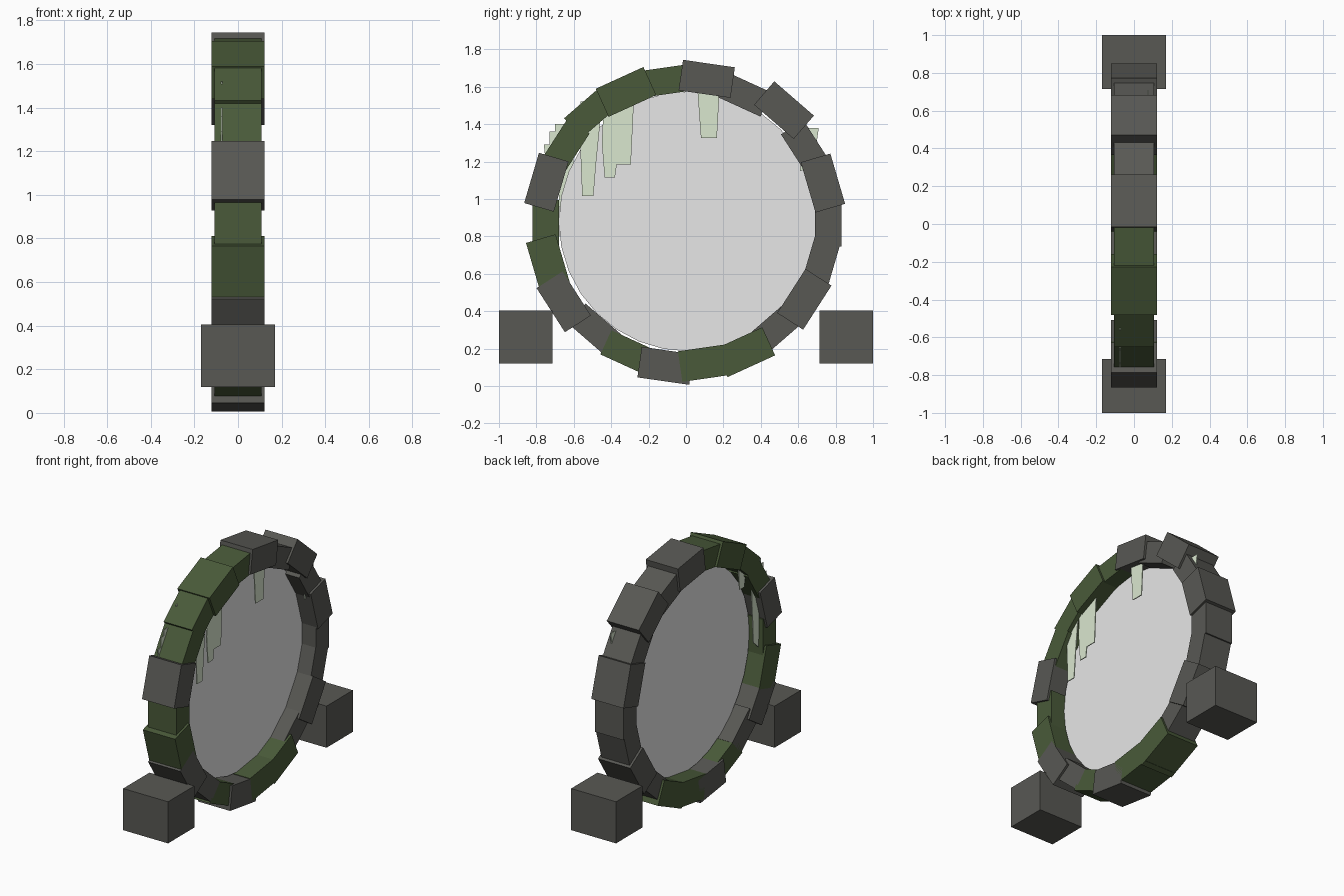
import bpy, bmesh, math
from mathutils import Matrix

if "Cube" in bpy.data.objects:
    bpy.data.objects.remove(bpy.data.objects["Cube"], do_unlink=True)


def material(name, r, g, b):
    mat = bpy.data.materials.new(name)
    mat.use_nodes = True
    mat.diffuse_color = (r, g, b, 1)
    bsdf = mat.node_tree.nodes["Principled BSDF"]
    bsdf.inputs["Base Color"].default_value = (r, g, b, 1)
    bsdf.inputs["Roughness"].default_value = 0.9
    return mat


STONE = material("grey stone", 0.098, 0.098, 0.088)
MOSS = material("mossy stone", 0.067, 0.102, 0.041)
SURFACE = material("pale gateway", 0.8, 0.8, 0.8)
VINE = material("pale vine", 0.72, 0.82, 0.64)


def finish(bm, name, mat):
    bmesh.ops.recalc_face_normals(bm, faces=bm.faces)
    mesh = bpy.data.meshes.new(name)
    bm.to_mesh(mesh)
    bm.free()
    mesh.materials.append(mat)
    obj = bpy.data.objects.new(name, mesh)
    bpy.context.collection.objects.link(obj)
    return obj


def block(name, mat, size, location, tilt=0.0):
    bm = bmesh.new()
    bmesh.ops.create_cube(bm, size=1, matrix=Matrix.Diagonal((*size, 1)))
    obj = finish(bm, name, mat)
    obj.location = location
    obj.rotation_euler.x = tilt
    return obj


def plate(name, mat, x, outline, thickness=0.006):
    """Thin upright plate whose outline is given as (y, z) points."""
    bm = bmesh.new()
    face = bm.faces.new([bm.verts.new((x - thickness / 2, y, z)) for y, z in outline])
    extruded = bmesh.ops.extrude_face_region(bm, geom=[face])["geom"]
    verts = [v for v in extruded if isinstance(v, bmesh.types.BMVert)]
    bmesh.ops.translate(bm, verts=verts, vec=(thickness, 0, 0))
    return finish(bm, name, mat)


# Ring of stones, clockwise from the top: B = big, s = small, m = mossy
CENTRE_Z = 0.87
SIZES = {"B": (0.244, 0.28, 0.165), "s": (0.214, 0.25, 0.142)}
KINDS = "BsBsBssBsBBBssBBsBssBs"
COVER = "---------mm-m--mm-mmmm"
RADII = [.78, .755, .80, .755, .763, .76, .752, .752, .74, .758, .754,
         .77, .757, .747, .777, .768, .75, .778, .764, .78, .772, .769]
step = 2 * math.pi / len(KINDS)
for i, (kind, cover, radius) in enumerate(zip(KINDS, COVER, RADII)):
    angle = math.pi / 2 - step * (i + 0.5)
    block("ring_stone_%d" % (i + 1), MOSS if cover == "m" else STONE, SIZES[kind],
          (0, radius * math.cos(angle), CENTRE_Z + radius * math.sin(angle)),
          angle - math.pi / 2)

# Flat surface filling the ring
steps = 32
plate("gateway_disc", SURFACE, 0,
      [(0.015 + 0.695 * math.cos(2 * math.pi * k / steps),
        0.88 + 0.695 * math.sin(2 * math.pi * k / steps)) for k in range(steps)])

# Foot blocks at the front and back
for side, name in ((-1, "front_foot_block"), (1, "back_foot_block")):
    block(name, STONE, (0.34, 0.285, 0.285), (0, side * 0.8575, 0.262))

# Hanging vines on both faces of the disc
VINE_X = 0.075
plate("vine_long", VINE, VINE_X,
      [(-.57, 1.4), (-.555, 1.015), (-.495, 1.015), (-.48, 1.2), (-.45, 1.5)])
plate("vine_wide", VINE, VINE_X,
      [(-.44, 1.5), (-.45, 1.3), (-.435, 1.115), (-.38, 1.115),
       (-.37, 1.185), (-.295, 1.185), (-.28, 1.5)])
plate("vine_middle", VINE, VINE_X,
      [(.06, 1.6), (.08, 1.325), (.165, 1.325), (.18, 1.6)])
plate("vine_back", VINE, VINE_X,
      [(.63, 1.38), (.61, 1.15), (.68, 1.17), (.71, 1.38)])
plate("vine_outer", VINE, -VINE_X,
      [(-.76, 1.29), (-.75, 1.2), (-.68, 1.1), (-.675, .8), (-.62, .85), (-.6, 1.2),
       (-.64, 1.4), (-.7, 1.4), (-.7, 1.36), (-.73, 1.36), (-.73, 1.29)])
plate("vine_short", VINE, -VINE_X,
      [(-.565, 1.52), (-.52, 1.27), (-.47, 1.27), (-.45, 1.52)])
